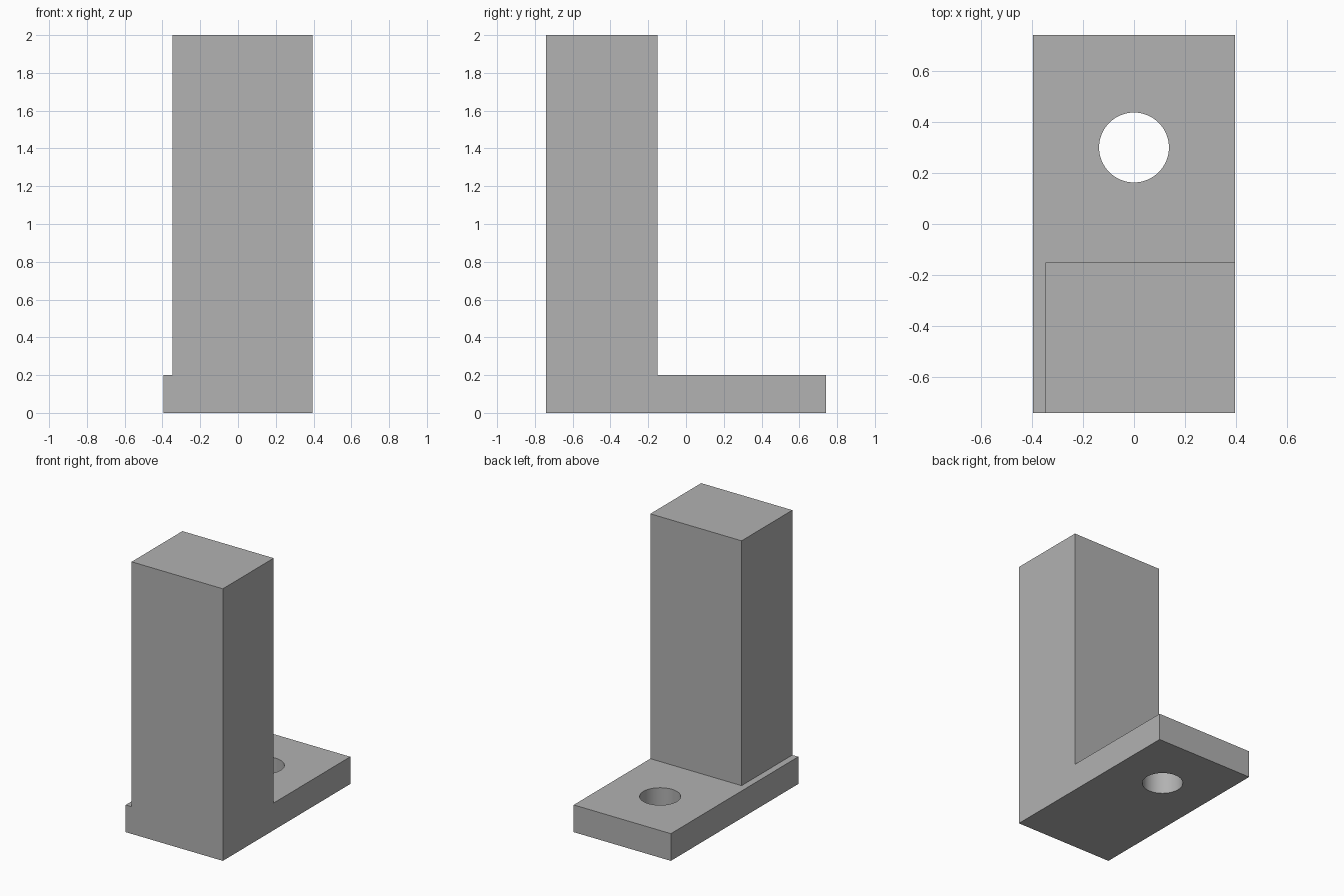
import bpy
import math
from mathutils import Vector

if "Cube" in bpy.data.objects:
    bpy.data.objects.remove(bpy.data.objects["Cube"], do_unlink=True)

# Single grey material
grey = bpy.data.materials.new("plain_grey")
grey.use_nodes = True
colour = (0.445, 0.445, 0.445, 1)
grey.diffuse_color = colour
grey.node_tree.nodes["Principled BSDF"].inputs["Base Color"].default_value = colour


def box(name, low, high):
    low, high = Vector(low), Vector(high)
    bpy.ops.mesh.primitive_cube_add(size=1, location=(low + high) / 2)
    obj = bpy.context.object
    obj.name = name
    obj.scale = high - low
    bpy.ops.object.transform_apply(location=True, rotation=True, scale=True)
    obj.data.materials.append(grey)
    return obj


def combine(target, tool, operation):
    mod = target.modifiers.new(operation.lower(), "BOOLEAN")
    mod.operation = operation
    mod.solver = "EXACT"
    mod.object = tool
    bpy.ops.object.select_all(action="DESELECT")
    target.select_set(True)
    bpy.context.view_layer.objects.active = target
    bpy.ops.object.modifier_apply(modifier=mod.name)
    bpy.data.objects.remove(tool, do_unlink=True)


WIDTH, DEPTH, BASE_TOP = 0.395, 0.74, 0.2

# Foot plate with the upright block flush to its front and left sides
bracket = box("bracket", (-WIDTH, -DEPTH, 0), (WIDTH, DEPTH, BASE_TOP))
upright = box("upright", (-0.347, -DEPTH, 0), (WIDTH, -0.15, 2))
combine(bracket, upright, "UNION")

# Round bolt hole through the foot plate
bpy.ops.mesh.primitive_cylinder_add(vertices=64, radius=0.137, depth=1,
                                    location=(0, 0.3, 0.1))
hole = bpy.context.object
hole.name = "bolt_hole_cutter"
hole.hide_render = True
hole.data.materials.append(grey)
combine(bracket, hole, "DIFFERENCE")

bpy.ops.object.shade_smooth_by_angle(angle=math.radians(30))
